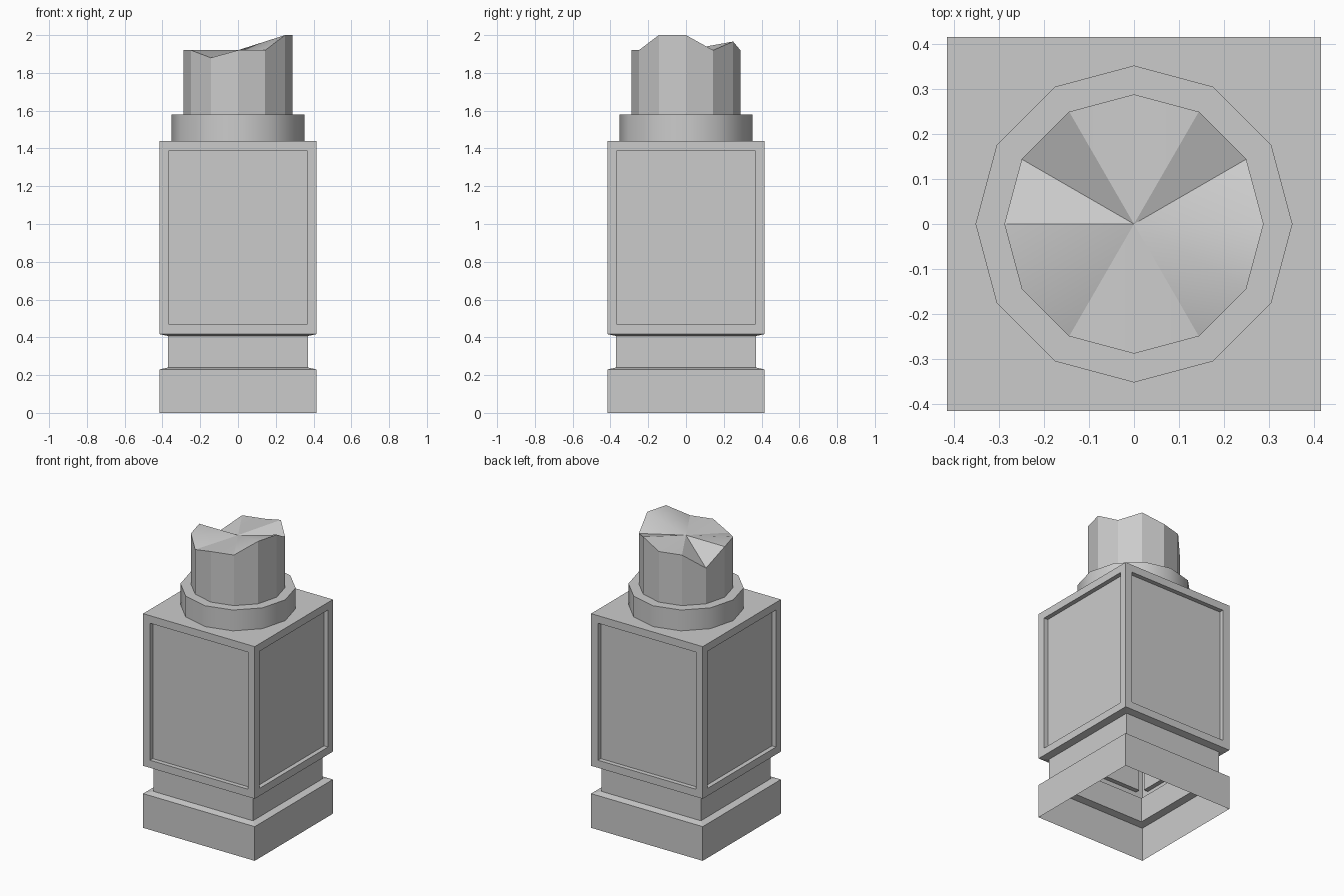
import bpy, bmesh
from math import cos, sin, radians

if "Cube" in bpy.data.objects:
    bpy.data.objects.remove(bpy.data.objects["Cube"])


def finish(name, bm, smooth_angle=None):
    bmesh.ops.recalc_face_normals(bm, faces=bm.faces)
    mesh = bpy.data.meshes.new(name)
    bm.to_mesh(mesh)
    bm.free()
    obj = bpy.data.objects.new(name, mesh)
    bpy.context.collection.objects.link(obj)
    if smooth_angle:
        bpy.ops.object.select_all(action='DESELECT')
        obj.select_set(True)
        bpy.context.view_layer.objects.active = obj
        bpy.ops.object.shade_smooth_by_angle(angle=radians(smooth_angle))
    return obj


def bridge(bm, lower, upper):
    n = len(lower)
    return [bm.faces.new((lower[i], lower[(i + 1) % n],
                          upper[(i + 1) % n], upper[i])) for i in range(n)]


def circle(bm, radius, heights):
    step = 360 / len(heights)
    return [bm.verts.new((radius * cos(radians(i * step)),
                          radius * sin(radians(i * step)), z))
            for i, z in enumerate(heights)]


# Square body, open underneath: plinth, groove and panelled block
bm = bmesh.new()
profile = [(0.415, 0), (0.415, 0.23), (0.37, 0.24),
           (0.37, 0.407), (0.415, 0.417), (0.415, 1.44)]
rings = [[bm.verts.new((sx * h, sy * h, z))
          for sx, sy in ((-1, -1), (1, -1), (1, 1), (-1, 1))]
         for h, z in profile]
for low, high in zip(rings, rings[1:]):
    sides = bridge(bm, low, high)
bm.faces.new(rings[-1])
bm.normal_update()
# Recessed panels on the four sides of the block
bmesh.ops.inset_individual(bm, faces=sides, thickness=0.072)
bm.normal_update()
bmesh.ops.inset_individual(bm, faces=sides, thickness=0, depth=-0.03)
mesh_body = bpy.data.meshes.new("pedestal_body")
bm.to_mesh(mesh_body)
bm.free()
body = bpy.data.objects.new("pedestal_body", mesh_body)
bpy.context.collection.objects.link(body)

# Twelve-sided collar, with a top ledge around the column
bm = bmesh.new()
low, high = circle(bm, 0.352, [1.44] * 12), circle(bm, 0.352, [1.58] * 12)
inner = circle(bm, 0.288, [1.58] * 12)
bridge(bm, low, high)
bridge(bm, high, inner)
finish("collar", bm, 40)

# Broken column stump: jagged rim fanned to a central point
bm = bmesh.new()
jagged = [2.0, 1.92, 1.966, 1.92, 1.92, 1.82,
          1.92, 1.92, 1.88, 1.92, 1.92, 2.0]
low, rim = circle(bm, 0.288, [1.58] * 12), circle(bm, 0.288, jagged)
bridge(bm, low, rim)
centre = bm.verts.new((0, 0, 1.92))
for i in range(12):
    bm.faces.new((rim[i], rim[(i + 1) % 12], centre))
finish("broken_column", bm, 25)
